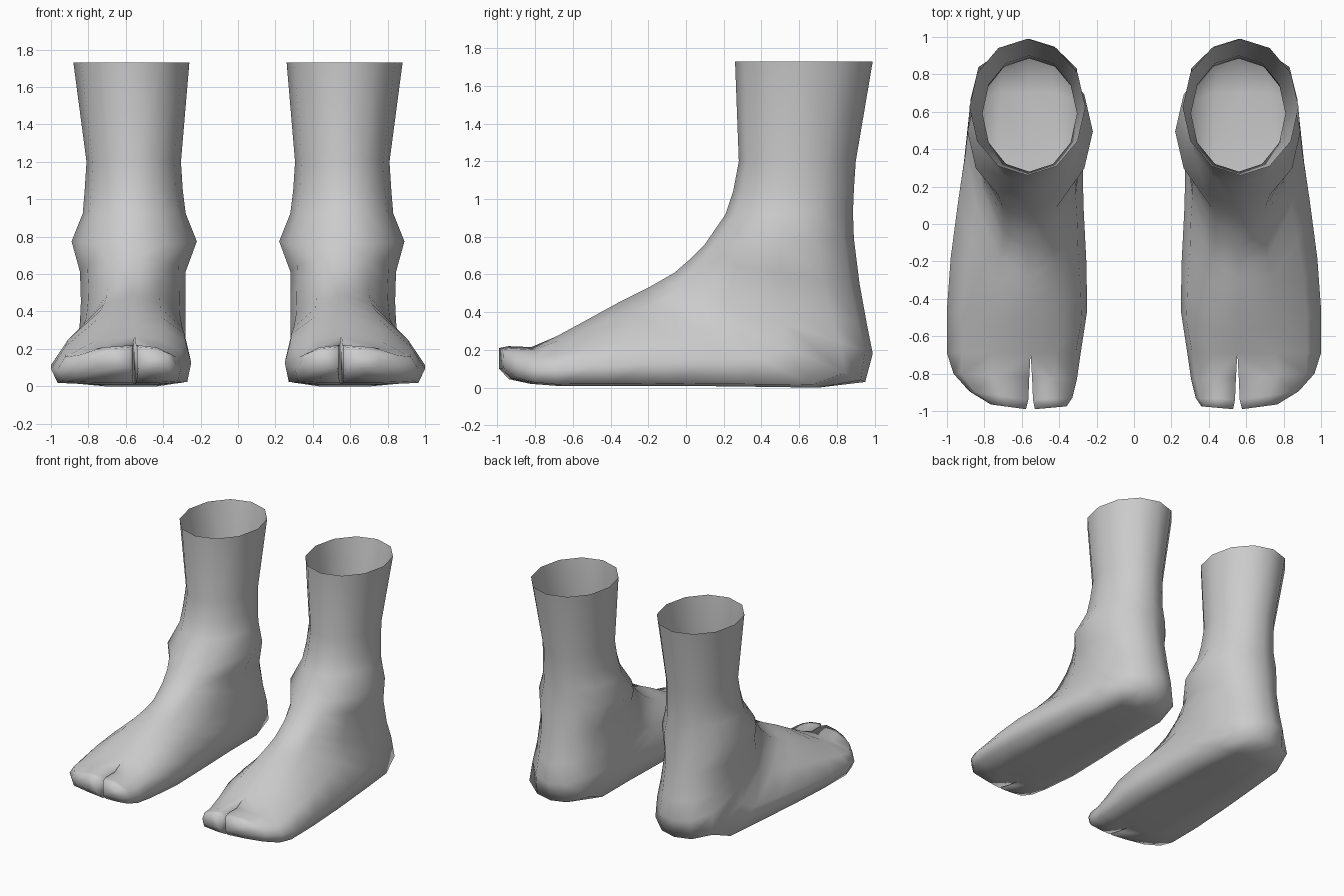
import bpy, bmesh, math

if "Cube" in bpy.data.objects:
    bpy.data.objects.remove(bpy.data.objects["Cube"])

skin = bpy.data.materials.new("light_grey")
skin.diffuse_color = (0.6, 0.6, 0.6, 1)
skin.use_nodes = True
skin.node_tree.nodes["Principled BSDF"].inputs["Base Color"].default_value = skin.diffuse_color

# Half cross-sections, front/top to back/bottom: (sideways 0..1, along 0..1)
ROUND = [(math.sin(i * math.pi / 6), (1 - math.cos(i * math.pi / 6)) / 2) for i in range(7)]
OUTER = [(0, 0), (.46, .1), (.83, .38), (1, .68), (.92, .97), (.45, 1), (0, 1)]
INNER = [(0, 0), (.5, .07), (.9, .3), (1, .64), (.93, .96), (.45, 1), (0, 1)]

# Rings from the open shin, turning round the heel to the ball of the foot:
# front y, front z, back y, back z, inner x, outer x, middle x, flatness of sole
RINGS = [
    (.26, 1.73, .99, 1.73, .26, .88, .57, 0),
    (.28, 1.20, .90, 1.20, .305, .81, .56, 0),
    (.25, 1.04, .89, 1.05, .295, .82, .56, 0),
    (.21, .92, .885, .93, .28, .83, .56, 0),
    (.10, .76, .89, .79, .22, .89, .56, 0),
    (.02, .68, .92, .55, .28, .845, .56, .15),
    (-.06, .61, .96, .33, .28, .84, .56, .3),
    (-.13, .57, .99, .18, .28, .845, .56, .45),
    (-.20, .53, .95, .03, .28, .86, .56, .7),
    (-.28, .49, .70, 0, .275, .90, .56, 1),
    (-.36, .45, .35, .005, .27, .94, .56, 1),
    (-.46, .395, -.05, .01, .255, .98, .56, 1),
    (-.57, .335, -.40, .01, .25, 1.0, .555, 1),
    (-.69, .27, -.69, .01, .285, 1.0, .553, 1),
]

# Toe sections: y at cleft, y at side, top z, bottom z, cleft x, side x
BIG_TOE = [
    (-.82, -.83, .215, .02, .545, .305),
    (-.94, -.93, .22, .045, .54, .33),
    (-.99, -.975, .21, .10, .53, .36),
]
SMALL_TOES = [
    (-.82, -.80, .215, .02, .56, .965),
    (-.94, -.895, .22, .045, .565, .88),
    (-.99, -.965, .21, .10, .578, .765),
]


def bridge(bm, a, b):
    for i in range(len(a)):
        j = (i + 1) % len(a)
        bm.faces.new((a[i], a[j], b[j], b[i]))


def foot_ring(bm, fy, fz, by, bz, xin, xout, xm, flat):
    def point(profile, i, side):
        u = ROUND[i][0] * (1 - flat) + profile[i][0] * flat
        t = ROUND[i][1] * (1 - flat) + profile[i][1] * flat
        return bm.verts.new((xm + u * (side - xm), fy + t * (by - fy), fz + t * (bz - fz)))
    return ([point(OUTER, i, xout) for i in range(7)]
            + [point(INNER, i, xin) for i in range(5, 0, -1)])


def toe(bm, root, sections):
    previous = root
    for y0, y1, zt, zb, x0, x1 in sections:
        ring = [bm.verts.new((x0 + u * (x1 - x0), y0 + u * (y1 - y0), zt + t * (zb - zt)))
                for u, t in INNER]
        bridge(bm, previous, ring)
        previous = ring
    bm.faces.new(previous)


bm = bmesh.new()
rings = [foot_ring(bm, *r) for r in RINGS]
for a, b in zip(rings, rings[1:]):
    bridge(bm, a, b)

# Split the last ring along the cleft into the two toe parts
last = rings[-1]
toe(bm, last[:7], SMALL_TOES)
toe(bm, [last[0]] + last[:5:-1], BIG_TOE)
bmesh.ops.recalc_face_normals(bm, faces=bm.faces)

# Smooth skin all over
for f in bm.faces:
    f.smooth = True

mesh = bpy.data.meshes.new("feet")
bm.to_mesh(mesh)
bm.free()
mesh.materials.append(skin)
feet = bpy.data.objects.new("feet", mesh)
bpy.context.collection.objects.link(feet)

# The other foot
feet.modifiers.new("other_foot", 'MIRROR').use_mirror_merge = False
